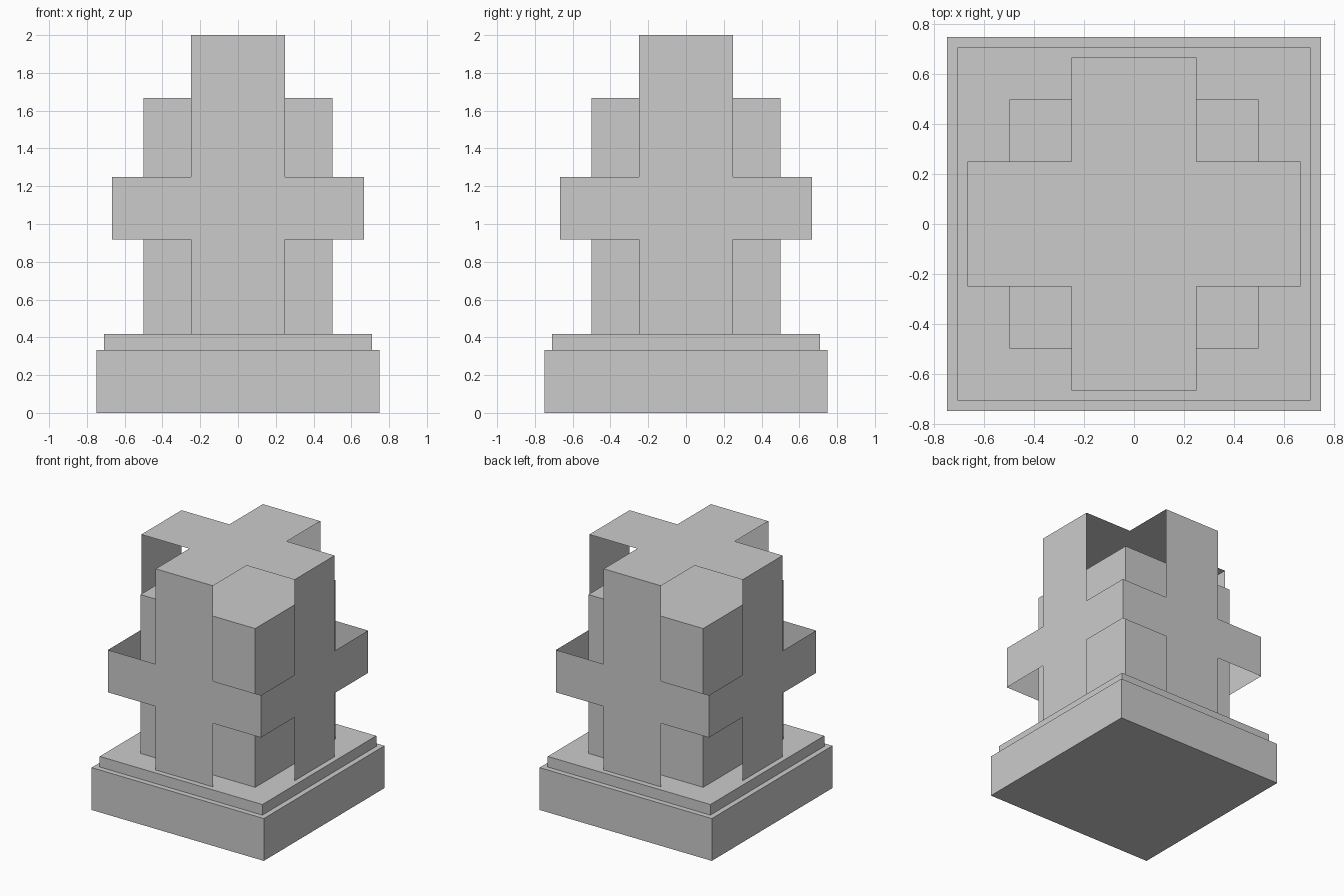
import bpy, bmesh
from math import pi
from mathutils import Matrix, Vector

if "Cube" in bpy.data.objects:
    bpy.data.objects.remove(bpy.data.objects["Cube"])

U = 1 / 24  # the model sits on a grid of 1/24 unit


def finish(name, bm):
    mesh = bpy.data.meshes.new(name)
    bm.to_mesh(mesh)
    bm.free()
    obj = bpy.data.objects.new(name, mesh)
    bpy.context.collection.objects.link(obj)
    return obj


def block(name, half, z0, z1):
    bm = bmesh.new()
    bmesh.ops.create_cube(bm, size=1)
    bmesh.ops.scale(bm, verts=bm.verts, vec=Vector((2 * half, 2 * half, z1 - z0)) * U)
    bmesh.ops.translate(bm, verts=bm.verts, vec=(0, 0, (z0 + z1) / 2 * U))
    return finish(name, bm)


def cross(bar, arm, low, arm_low, arm_high, high):
    """Closed outline of a cross, in grid units."""
    right = [(bar, low), (bar, arm_low), (arm, arm_low),
             (arm, arm_high), (bar, arm_high), (bar, high)]
    return right + [(-u, v) for u, v in reversed(right)]


def panel(name, points, turn=0):
    bm = bmesh.new()
    bm.faces.new([bm.verts.new(Vector(p) * U) for p in points])
    bmesh.ops.rotate(bm, verts=bm.verts, matrix=Matrix.Rotation(turn, 3, 'Z'))
    return finish(name, bm)


# Stepped base and inner core
block("base_plinth", 18, 0, 8)
block("base_step", 17, 8, 10)
block("core", 12, 10, 40)

# Paper-thin upright crosses standing around the core
upright = [(u, -16, v) for u, v in cross(6, 16, 10, 22, 30, 48)]
for i, side in enumerate(("front", "right", "back", "left")):
    panel(side + "_cross_panel", upright, i * pi / 2)

# Paper-thin cross lying over the top
panel("top_cross_panel", [(u, v, 48) for u, v in cross(6, 16, -16, -6, 6, 16)])
